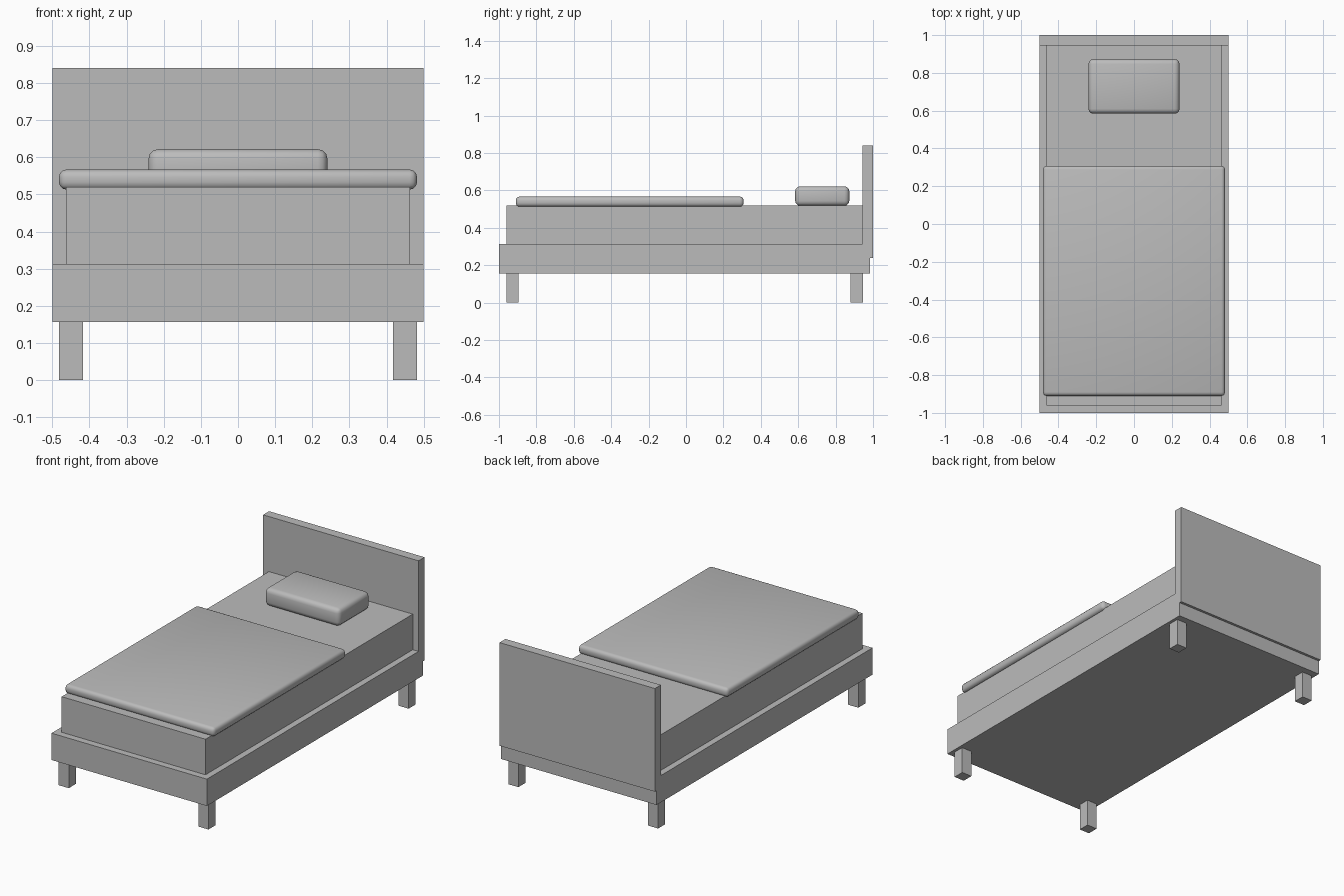
import bpy

cube = bpy.data.objects.get("Cube")
if cube:
    bpy.data.objects.remove(cube, do_unlink=True)

GREY = (0.5, 0.5, 0.5, 1)
grey = bpy.data.materials.new("plain grey")
grey.use_nodes = True
grey.diffuse_color = GREY
grey.node_tree.nodes["Principled BSDF"].inputs["Base Color"].default_value = GREY


def box(name, x, y, z, round_edge=0):
    """Box from (min, max) ranges, with optionally rounded edges."""
    ranges = (x, y, z)
    bpy.ops.mesh.primitive_cube_add(size=1, location=[(a + b) / 2 for a, b in ranges])
    ob = bpy.context.object
    ob.name = name
    ob.scale = [b - a for a, b in ranges]
    bpy.ops.object.transform_apply(location=False, rotation=False, scale=True)
    ob.data.materials.append(grey)
    if round_edge:
        bevel = ob.modifiers.new("Rounded edges", "BEVEL")
        bevel.width = round_edge
        bevel.segments = 3
        bpy.ops.object.modifier_apply(modifier=bevel.name)
        bpy.ops.object.shade_smooth_by_angle()
    return ob


# Frame and headboard
box("bed_frame", (-0.5, 0.5), (-1, 0.985), (0.157, 0.313))
box("headboard", (-0.5, 0.5), (0.945, 1), (0.24, 0.84))

# Bedding
box("mattress", (-0.463, 0.463), (-0.96, 0.945), (0.313, 0.52))
box("blanket", (-0.482, 0.482), (-0.91, 0.308), (0.513, 0.567), 0.02)
box("pillow", (-0.241, 0.241), (0.584, 0.873), (0.518, 0.622), 0.026)

# Four legs
for side, x in (("right", (-0.482, -0.417)), ("left", (0.417, 0.482))):
    for end, y in (("front", (-0.96, -0.895)), ("back", (0.88, 0.945))):
        box(f"{end}_{side}_leg", x, y, (0, 0.157))
